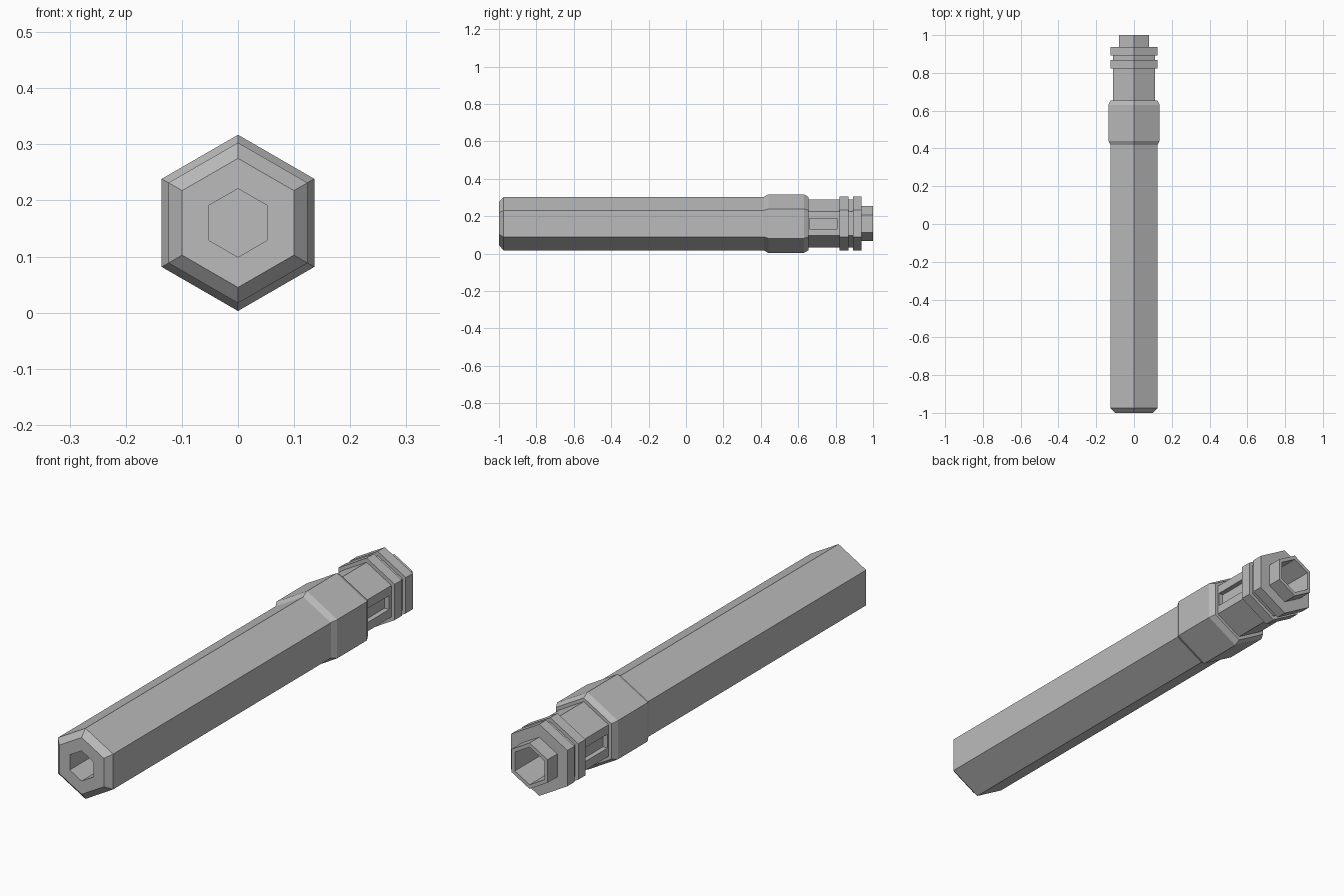
import bpy
import bmesh
from math import cos, sin, pi

old = bpy.data.objects.get("Cube")
if old:
    bpy.data.objects.remove(old, do_unlink=True)

AXIS_Z = 0.16    # height of the long axis
SIDES = 6

grey = bpy.data.materials.new("Plain grey")
grey.use_nodes = True
COLOUR = (0.5, 0.5, 0.5, 1)
grey.diffuse_color = COLOUR
grey.node_tree.nodes["Principled BSDF"].inputs["Base Color"].default_value = COLOUR


def hex_shell(name, profile, cap_first=False, cap_last=False, detail=None):
    """Sweep (radius, y) points around the long axis as a hexagonal shell."""
    bm = bmesh.new()
    rings = []
    for radius, y in profile:
        angles = [pi / 2 + 2 * pi * k / SIDES for k in range(SIDES)]
        rings.append([bm.verts.new((radius * cos(a), y, AXIS_Z + radius * sin(a)))
                      for a in angles])
    for near, far in zip(rings, rings[1:]):
        for j in range(SIDES):
            k = (j + 1) % SIDES
            bm.faces.new((near[j], far[j], far[k], near[k]))
    if cap_first:
        bm.faces.new(rings[0])
    if cap_last:
        bm.faces.new(rings[-1][::-1])
    if detail:
        detail(bm)
    mesh = bpy.data.meshes.new(name)
    bm.to_mesh(mesh)
    bm.free()
    mesh.materials.append(grey)
    obj = bpy.data.objects.new(name, mesh)
    bpy.context.collection.objects.link(obj)
    return obj


def side_windows(bm):
    """Recess a rectangular window into the left and right flats."""
    bm.normal_update()
    flats = [f for f in bm.faces if abs(f.normal.x) > 0.99]
    bmesh.ops.inset_individual(bm, faces=flats, thickness=0.01)
    for f in flats:
        mid = f.calc_center_median()
        for v in f.verts:
            v.co.y = 0.66 if v.co.y < mid.y else 0.808
            v.co.z = AXIS_Z + (0.028 if v.co.z > mid.z else -0.028)
    floors = bmesh.ops.extrude_discrete_faces(bm, faces=flats)["faces"]
    for f in floors:
        for v in f.verts:
            v.co.x -= 0.02 if v.co.x > 0 else -0.02


BODY, COLLAR, NECK, TIP = 0.143, 0.157, 0.128, 0.093

# Long handle with a bored, chamfered front end
hex_shell("handle", [(0.061, -0.8), (0.061, -1), (0.115, -1),
                     (BODY, -0.975), (BODY, 0.417)], cap_first=True)

# Wide collar with chamfered edges
hex_shell("collar", [(BODY, 0.417), (COLLAR, 0.44), (COLLAR, 0.63),
                     (BODY, 0.654), (NECK, 0.654)])

# Neck with a window on each side
hex_shell("neck", [(NECK, 0.654), (NECK, 0.822)], detail=side_windows)

# Two flanges with a groove between them
hex_shell("front_flange", [(NECK, 0.822), (BODY + 0.002, 0.822),
                           (BODY + 0.002, 0.868), (NECK, 0.868)])
hex_shell("groove", [(NECK, 0.868), (NECK, 0.893)])
hex_shell("rear_flange", [(NECK, 0.893), (BODY + 0.002, 0.893),
                          (BODY + 0.002, 0.938), (TIP, 0.938)])

# Hollow rear tip
hex_shell("rear_tip", [(TIP, 0.938), (TIP, 1), (0.076, 1), (0.076, 0.8)],
          cap_last=True)
